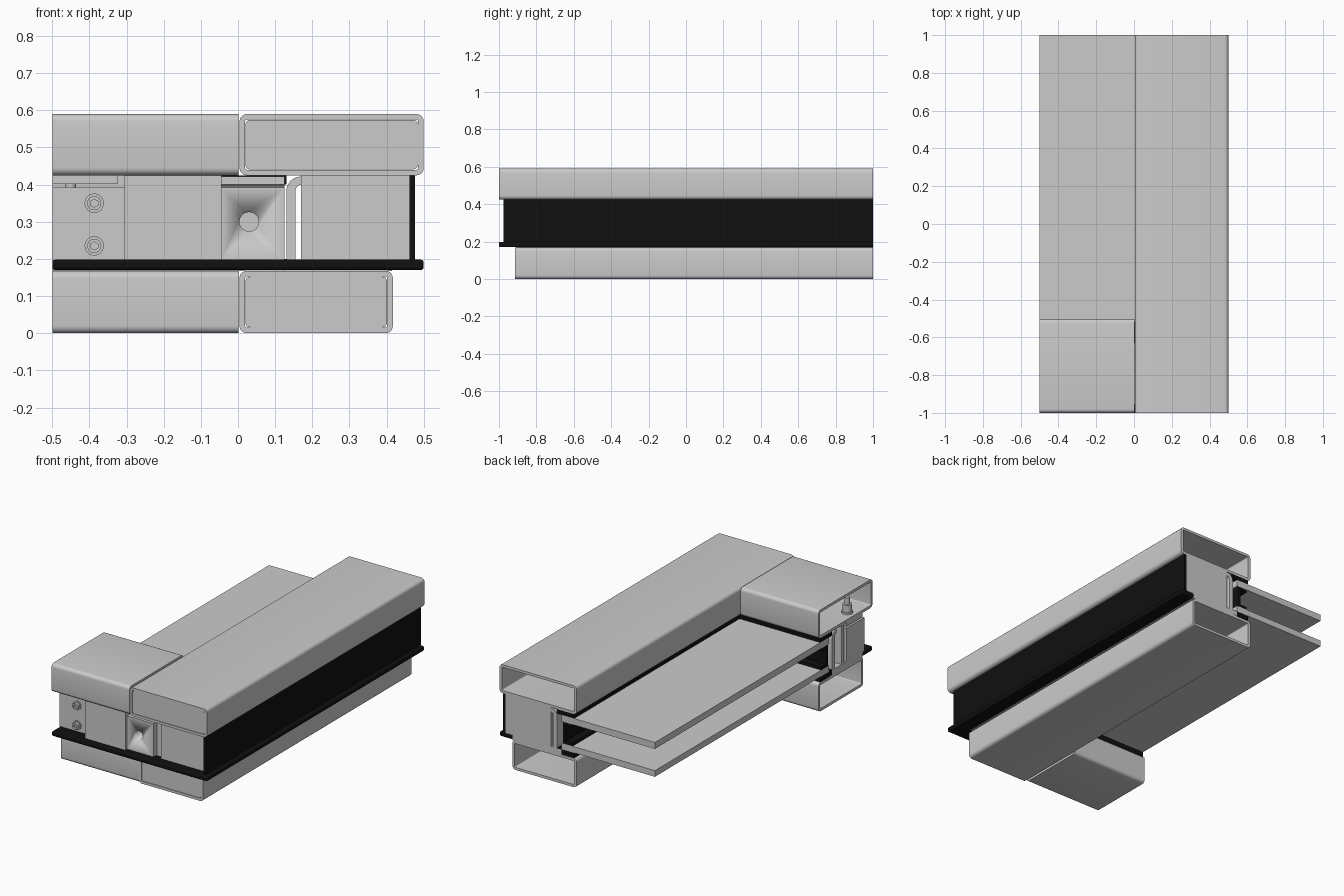
import bpy, bmesh, math

if "Cube" in bpy.data.objects:
    bpy.data.objects.remove(bpy.data.objects["Cube"])

black = bpy.data.materials.new("black_rubber")
black.diffuse_color = (0.005, 0.005, 0.005, 1)
black.use_nodes = True
black.node_tree.nodes["Principled BSDF"].inputs["Base Color"].default_value = black.diffuse_color


def finish(name, bm, mat=None):
    bmesh.ops.recalc_face_normals(bm, faces=bm.faces)
    me = bpy.data.meshes.new(name)
    bm.to_mesh(me)
    bm.free()
    me.shade_smooth()
    me.set_sharp_from_angle(angle=math.radians(30))
    ob = bpy.data.objects.new(name, me)
    bpy.context.collection.objects.link(ob)
    if mat:
        me.materials.append(mat)
    return ob


def box(name, x, y, z, mat=None, bevel=0):
    bm = bmesh.new()
    bmesh.ops.create_cube(bm, size=1)
    for v in bm.verts:
        v.co = [r[0] + (c + 0.5) * (r[1] - r[0]) for r, c in zip((x, y, z), v.co)]
    ob = finish(name, bm, mat)
    if bevel:
        m = ob.modifiers.new("Bevel", 'BEVEL')
        m.width, m.segments = bevel, 3
    return ob


def rounded(u, z, r, inset=0, n=5):
    """Rounded rectangle outline in (u, z)."""
    u0, u1, z0, z1 = u[0] + inset, u[1] - inset, z[0] + inset, z[1] - inset
    pts = []
    for cu, cz, a0 in ((u1 - r, z1 - r, 0), (u0 + r, z1 - r, 90),
                       (u0 + r, z0 + r, 180), (u1 - r, z0 + r, 270)):
        for i in range(n + 1):
            a = math.radians(a0 + 90 * i / n)
            pts.append((cu + r * math.cos(a), cz + r * math.sin(a)))
    return pts


def place(axis, u, z, t):
    return (u, t, z) if axis == 'y' else (t, u, z)


def tube(name, axis, u, z, t, r=0.02, wall=0.015):
    """Hollow rounded section running along an axis."""
    bm = bmesh.new()
    loops = []
    for inset, rad in ((0, r), (wall, r - wall)):
        for end in t:
            loops.append([bm.verts.new(place(axis, a, b, end))
                          for a, b in rounded(u, z, rad, inset)])
    n = len(loops[0])
    for a, b in ((0, 1), (1, 3), (3, 2), (2, 0)):
        for i in range(n):
            j = (i + 1) % n
            bm.faces.new((loops[a][i], loops[a][j], loops[b][j], loops[b][i]))
    return finish(name, bm)


def extrude(name, axis, pts, t, mat=None):
    """Solid profile in (u, z) running along an axis."""
    bm = bmesh.new()
    a, b = [[bm.verts.new(place(axis, u, z, end)) for u, z in pts] for end in t]
    bm.faces.new(a)
    bm.faces.new(b)
    for i in range(len(pts)):
        j = (i + 1) % len(pts)
        bm.faces.new((a[i], a[j], b[j], b[i]))
    return finish(name, bm, mat)


def cyl(name, loc, r, depth, axis='y', segs=24, mat=None):
    bm = bmesh.new()
    bmesh.ops.create_cone(bm, cap_ends=True, segments=segs, radius1=r, radius2=r, depth=depth)
    ob = finish(name, bm, mat)
    ob.location = loc
    if axis == 'y':
        ob.rotation_euler.x = math.pi / 2
    return ob


def cut(ob, cutter):
    m = ob.modifiers.new("Hole", 'BOOLEAN')
    m.operation, m.object, m.solver = 'DIFFERENCE', cutter, 'EXACT'
    cutter.hide_render = True
    cutter.hide_set(True)


# outer and inner tubes, long side and corner return
TOP, LOW = (0.425, 0.59), (0.003, 0.168)
tube("long_top_tube", 'y', (0.004, 0.5), TOP, (-1, 1))
tube("short_top_tube", 'x', (-1, -0.504), TOP, (-0.5, 0.002))
tube("long_lower_tube", 'y', (0.004, 0.417), (0, 0.168), (-0.915, 1))
tube("short_lower_tube", 'x', (-0.915, -0.504), (0, 0.168), (-0.5, 0.002))

# end plugs in the front ends of the long tubes
extrude("top_plug", 'y', rounded((0.02, 0.484), (0.441, 0.574), 0.012), (-0.998, -0.98))
extrude("lower_plug", 'y', rounded((0.02, 0.401), (0.016, 0.152), 0.012), (-0.913, -0.895))

# glass panes
box("upper_pane", (-0.5, 0.1), (-0.6, 1), (0.362, 0.4))
box("lower_pane", (-0.5, 0.1), (-0.6, 1), (0.2, 0.236))

# long core and its black side cover
box("long_core", (0.17, 0.462), (-0.95, 1), (0.197, 0.425))
box("long_base_plate", (0.1, 0.415), (-0.9, 1), (0.168, 0.198))
box("side_cover", (0.462, 0.476), (-0.975, 1), (0.197, 0.425), black)

# black weather seal on the two outer sides
box("side_seal", (0.40, 0.5), (-1, 1), (0.17, 0.198), black, 0.008)
box("front_seal", (-0.5, 0.45), (-1, -0.9), (0.17, 0.198), black, 0.008)

# short side core: screw plate, lug block and drilled block
box("short_core", (-0.5, -0.3), (-0.925, -0.76), (0.197, 0.392))
box("short_core_top", (-0.5, -0.325), (-0.91, -0.76), (0.402, 0.425))
box("short_base_plate", (-0.5, 0.125), (-0.91, -0.6), (0.168, 0.198))
box("short_web", (-0.5, -0.045), (-0.74, -0.715), (0.197, 0.425))
box("lug_block", (-0.305, -0.045), (-0.972, -0.7), (0.197, 0.425))
drilled = box("drilled_block", (-0.045, 0.125), (-0.955, -0.7), (0.197, 0.392))
cut(drilled, cyl("hole_cutter", (0.03, -0.94, 0.3), 0.026, 0.2))

# glazing clips: hooked strips beside each core
arc = [(0.17 - 0.04 * math.cos(a), 0.382 + 0.04 * math.sin(a))
       for a in [math.pi / 2 * i / 6 for i in range(7)]]
arc_in = [(0.17 - 0.015 * math.cos(a), 0.382 + 0.018 * math.sin(a))
          for a in [math.pi / 2 * i / 6 for i in range(6, -1, -1)]]
hook = [(0.13, 0.198)] + arc + arc_in + [(0.155, 0.198)]
extrude("long_clip", 'y', hook, (-0.93, 1))
extrude("short_clip", 'x', [(-0.5 - u, z) for u, z in hook], (-0.5, 0.125))

# gaskets above and below the glass
for tag, z in (("upper", (0.4, 0.425)), ("lower", (0.17, 0.2))):
    box("long_gasket_" + tag, (0.02, 0.13), (-0.62, 1), z, black)
    box("short_gasket_" + tag, (-0.5, 0.13), (-0.63, -0.52), z, black)

# black channel spacers between the panes
chan = [(0.09, 0.236), (0.09, 0.362), (0.03, 0.362), (0.03, 0.345), (0.075, 0.345),
        (0.075, 0.253), (0.03, 0.253), (0.03, 0.236)]
extrude("long_spacer", 'y', chan, (-0.59, 1), black)
extrude("short_spacer", 'x', [(-0.5 - u, z) for u, z in chan], (-0.5, 0.09), black)

# socket screws on the front plate
for i, z in enumerate((0.35, 0.235)):
    cyl(f"screw_washer_{i}", (-0.387, -0.927, z), 0.026, 0.008)
    head = cyl(f"screw_head_{i}", (-0.387, -0.935, z), 0.019, 0.02)
    cut(head, cyl(f"socket_cutter_{i}", (-0.387, -0.948, z), 0.011, 0.02, segs=6))

# standing bolt inside the short top tube
cyl("bolt_washer", (-0.45, -0.84, 0.445), 0.03, 0.012, 'z')
cyl("bolt_nut", (-0.45, -0.84, 0.47), 0.025, 0.045, 'z')
cyl("bolt_shank", (-0.45, -0.84, 0.46), 0.014, 0.14, 'z')

# low screw heads under the tubes
for i, (x, z) in enumerate(((0.09, 0.17), (0.335, 0.17), (0.375, 0.424))):
    cyl(f"low_screw_{i}", (x, -0.85, z), 0.022, 0.01, 'z')
